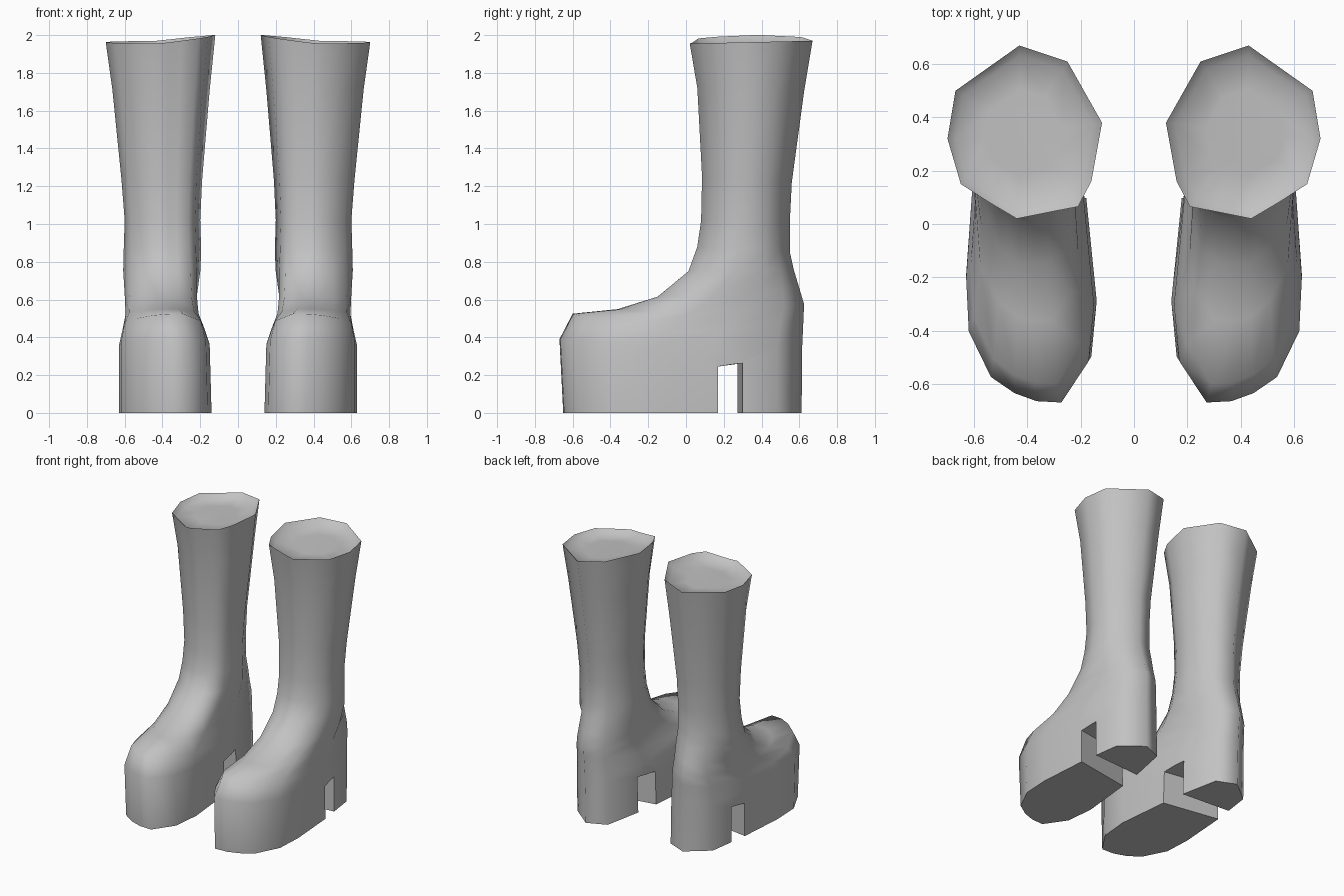
import bpy, bmesh, math

if "Cube" in bpy.data.objects:
    bpy.data.objects.remove(bpy.data.objects["Cube"])

grey = bpy.data.materials.new("plain grey")
grey.diffuse_color = (0.54, 0.54, 0.54, 1)
grey.use_nodes = True
grey.node_tree.nodes["Principled BSDF"].inputs["Base Color"].default_value = grey.diffuse_color

# Outlines of the right boot, from the toe round the outer side to the heel
SOLE = [(.265, -.665), (.36, -.66), (.445, -.63), (.535, -.57), (.62, -.40), (.63, -.2),
        (.605, .15), (.56, .48), (.40, .61), (.26, .55), (.19, .2), (.14, -.3), (.16, -.51)]
RIM = [(.30, .048), (.37, .034), (.44, .02), (.55, .085), (.65, .15), (.70, .32), (.67, .50),
       (.55, .585), (.43, .67), (.25, .61), (.12, .38), (.16, .16), (.21, .065)]

# Sections: front y, front z, back y, back z, inner x, outer x, blend to rim shape, sag, front pinch
SECTIONS = [
    (-.65, 0, .612, 0, .14, .63, 0, 0, 0),
    (-.67, .39, .615, .35, .15, .63, 0, .02, 0),
    (-.60, .525, .622, .50, .17, .62, 0, .09, .05),
    (-.37, .55, .625, .575, .18, .615, .2, .04, .15),
    (-.16, .615, .60, .66, .185, .615, .5, .01, .12),
    (.01, .75, .57, .76, .185, .615, .8, 0, .06),
    (.06, .88, .55, .85, .195, .605, 1, 0, 0),
    (.08, 1.02, .55, 1.02, .20, .60, 1, 0, 0),
    (.085, 1.25, .56, 1.22, .19, .617, 1, 0, 0),
    (.06, 1.72, .625, 1.70, .15, .665, 1, 0, 0),
    (.02, 1.955, .67, 1.97, .12, .70, 1, 0, 0),
]


def unit(outline):
    xs, ys = zip(*outline)
    return [((x - min(xs)) / (max(xs) - min(xs)), (y - min(ys)) / (max(ys) - min(ys)))
            for x, y in outline]


def section(yf, zf, yb, zb, x0, x1, blend, sag, pinch):
    pts = []
    for (a, b), (c, d) in zip(unit(SOLE), unit(RIM)):
        u, t = a + (c - a) * blend, b + (d - b) * blend
        u = .5 + (u - .5) * (1 - pinch * (1 - t))
        pts.append((x0 + (x1 - x0) * u, yf + (yb - yf) * t,
                    zf + (zb - zf) * t - sag * math.sin(math.pi * t)))
    return pts


def make(name, rings, side):
    """Skin a stack of rings and close both ends."""
    bm = bmesh.new()
    loops = [[bm.verts.new((side * x, y, z)) for x, y, z in r] for r in rings]
    n = len(loops[0])
    for lo, hi in zip(loops, loops[1:]):
        for i in range(n):
            j = (i + 1) % n
            bm.faces.new((lo[i], lo[j], hi[j], hi[i]))
    bm.faces.new(loops[0][::-1])
    bm.faces.new(loops[-1])
    bmesh.ops.recalc_face_normals(bm, faces=bm.faces)
    me = bpy.data.meshes.new(name)
    bm.to_mesh(me)
    bm.free()
    me.materials.append(grey)
    ob = bpy.data.objects.new(name, me)
    bpy.context.collection.objects.link(ob)
    return ob


# Boot rings: shaft, raised inner rim, sloping lip and flat recessed opening
rings = [section(*s) for s in SECTIONS]
rings[-1] = [(x, y, z + .038 * max(0, (.41 - x) / .29)) for x, y, z in rings[-1]]
cx, cy = .42, .34
rim = rings[-1]
for scale, tilt in ((.89, .9), (.5, .3)):
    rings.append([(cx + (x - cx) * scale, cy + (y - cy) * scale,
                   1.932 + (z - 1.965) * tilt) for x, y, z in rim])

# Slanted slot between the forefoot platform and the heel
slot = [[(.05, .075, z), (.75, .193, z), (.75, .31, z + dz), (.05, .262, z + dz)]
        for z, dz in ((-.1, 0), (.245, .018))]

for name, side in (("right", 1), ("left", -1)):
    boot = make(name + "_boot", rings, side)
    cutter = make(name + "_slot_cutter", slot, side)
    cutter.hide_render = True
    cutter.hide_set(True)
    cut = boot.modifiers.new("heel slot", 'BOOLEAN')
    cut.operation = 'DIFFERENCE'
    cut.solver = 'EXACT'
    cut.object = cutter
    bpy.ops.object.select_all(action='DESELECT')
    boot.select_set(True)
    bpy.context.view_layer.objects.active = boot
    bpy.ops.object.modifier_apply(modifier=cut.name)
    bpy.ops.object.shade_smooth_by_angle(angle=math.radians(65))
    bpy.data.objects.remove(cutter)
